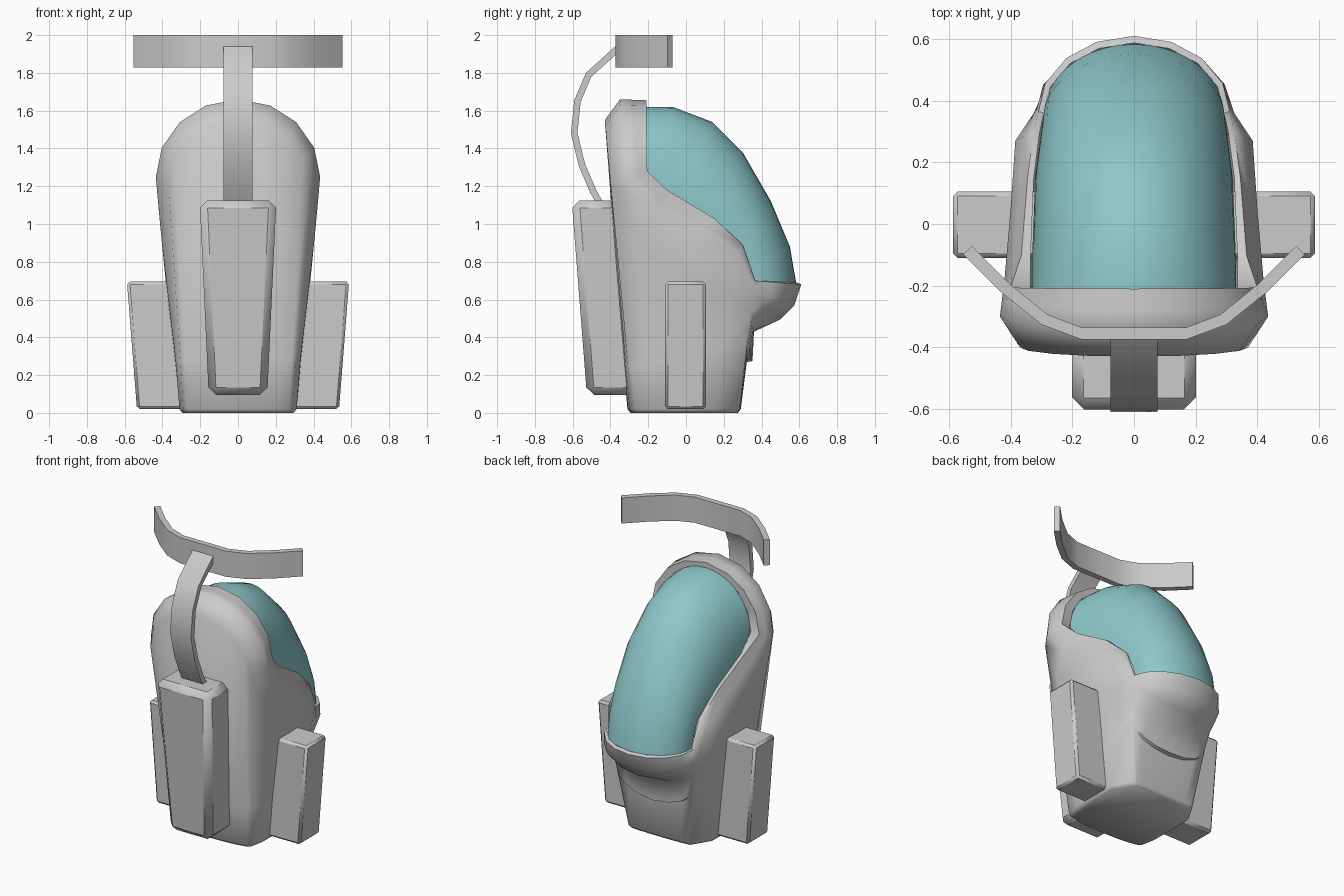
import bpy, bmesh, math
from mathutils import Vector

if "Cube" in bpy.data.objects:
    bpy.data.objects.remove(bpy.data.objects["Cube"])


def make(name, bm, angle=35, bevel=0):
    bmesh.ops.remove_doubles(bm, verts=bm.verts, dist=1e-4)
    bmesh.ops.recalc_face_normals(bm, faces=bm.faces)
    me = bpy.data.meshes.new(name)
    bm.to_mesh(me)
    bm.free()
    ob = bpy.data.objects.new(name, me)
    bpy.context.collection.objects.link(ob)
    if bevel:
        mod = ob.modifiers.new("bevel", 'BEVEL')
        mod.width, mod.segments = bevel, 1
    bpy.ops.object.select_all(action='DESELECT')
    ob.select_set(True)
    bpy.context.view_layer.objects.active = ob
    bpy.ops.object.shade_smooth_by_angle(angle=math.radians(angle))
    return ob


def arc(side, mid, deg):
    """Point on the quarter ellipse running from a side point to a centre point."""
    s, c = math.sin(math.radians(deg)), math.cos(math.radians(deg))
    return Vector((side[0] * c, side[1] + (mid[1] - side[1]) * s,
                   side[2] + (mid[2] - side[2]) * s))


def loop(top, sides, front):
    """Closed mirrored loop: arched rear end, side points, arched nose."""
    half = [arc(sides[0], top, d) for d in (90, 67, 45, 22)]
    half += [Vector(p) for p in sides]
    half += [arc(sides[-1], front, d) for d in (22, 45, 67, 90)]
    return half + [Vector((-p.x, p.y, p.z)) for p in half[-2:0:-1]]


def loft(bm, rings, closed=True):
    vs = [[bm.verts.new(p) for p in r] for r in rings]
    n = len(vs[0])
    for a, b in zip(vs, vs[1:]):
        for i in range(n if closed else n - 1):
            j = (i + 1) % n
            bm.faces.new((a[i], a[j], b[j], b[i]))
    return vs


# Body shell: rings from the foot up to the cockpit rim
foot = loop((0, -.31, .02), [(.29, -.27, .02), (.31, -.17, .02), (.31, 0, .02),
                             (.31, .15, .02), (.23, .28, .02)], (0, .29, .02))
sole = [Vector((p.x * .95, p.y * .95, 0)) for p in foot]
lip_under = loop((0, -.333, .27), [(.305, -.295, .27), (.33, -.19, .27), (.335, 0, .27),
                                   (.34, .2, .33), (.29, .325, .42)], (0, .322, .27))
lip = [p + Vector((0, .03 * max(0, 1 - abs(p.x) / .29) ** .5 if p.y > .25 else 0, .004))
       for p in lip_under]
waist = loop((0, -.43, 1.55), [(.37, -.40, 1.22), (.405, -.25, .92), (.385, .0, .72),
                               (.365, .25, .62), (.31, .345, .53)], (0, .36, .43))
hood = loop((0, -.35, 1.66), [(.435, -.3, 1.25), (.42, -.18, 1.08), (.40, .05, .94),
                              (.385, .27, .78), (.325, .36, .64)], (0, .50, .495))
rim = loop((0, -.21, 1.655), [(.40, -.205, 1.28), (.365, -.1, 1.18), (.345, .15, 1.03),
                              (.325, .30, .89), (.31, .365, .70)], (0, .61, .68))
# extra chin ring, bulged slightly so the bowl under the nose is round
chin = [(a + b) / 2 + (Vector((0, .018, -.018)) if a.y > .38 else Vector())
        for a, b in zip(hood, rim)]
rim_in = loop((0, -.21, 1.62), [(.335, -.21, 1.28), (.335, -.1, 1.17), (.325, .15, 1.03),
                                (.305, .30, .885), (.292, .36, .70)], (0, .587, .69))
bm = bmesh.new()
rings = loft(bm, [sole, foot, lip_under, lip, waist, hood, chin, rim, rim_in])
bm.faces.new(rings[0])
make("body_shell", bm, 62)

# Canopy: arches from the side rim to the centre line
sides = [(.33, -.21, 1.28), (.33, -.17, 1.22), (.33, -.1, 1.16), (.32, .15, 1.02),
         (.30, .30, .88), (.295, .34, .78), (.29, .36, .69)]
crown = [(-.21, 1.62), (-.07, 1.62), (.14, 1.54), (.3, 1.38), (.45, 1.12), (.55, .88), (.583, .69)]
arches = []
for s, (y, z) in zip(sides, crown):
    half = [arc(s, (0, y, z), d) for d in range(0, 91, 10)]
    arches.append(half + [Vector((-p.x, p.y, p.z)) for p in half[-2::-1]])
bm = bmesh.new()
loft(bm, arches, closed=False)
canopy = make("canopy", bm, 60)
mat = bpy.data.materials.new("canopy_glass")
mat.diffuse_color = (.27, .58, .60, 1)
mat.use_nodes = True
mat.node_tree.nodes["Principled BSDF"].inputs["Base Color"].default_value = mat.diffuse_color
canopy.data.materials.append(mat)


def tapered_box(name, low, high, bevel):
    """Box from a lower and an upper rectangle: (x0, x1, y0, y1, z)."""
    bm = bmesh.new()
    rects = [[(x0, y0, z), (x1, y0, z), (x1, y1, z), (x0, y1, z)]
             for x0, x1, y0, y1, z in (low, high)]
    a, b = loft(bm, rects)
    bm.faces.new(a)
    bm.faces.new(b)
    return make(name, bm, 50, bevel)


# Front pack and side boxes
tapered_box("front_pack", (-.155, .155, -.525, -.26, .095), (-.203, .203, -.605, -.35, 1.125), .04)
for s, side in ((1, "right"), (-1, "left")):
    tapered_box(side + "_side_box", (s * .22, s * .535, -.11, .105, .02),
                (s * .25, s * .588, -.11, .105, .695), .015)


def ribbon(name, path, thick, place, lo, hi):
    """Thickened 2D path, extruded from lo to hi by the place function."""
    pts = [Vector(p) for p in path]
    left, right = [], []
    for i, p in enumerate(pts):
        t = (pts[min(i + 1, len(pts) - 1)] - pts[max(i - 1, 0)]).normalized()
        n = Vector((-t.y, t.x)) * thick / 2
        left.append(p + n)
        right.append(p - n)
    bm = bmesh.new()
    rings = loft(bm, [[place(l, lo), place(r, lo), place(r, hi), place(l, hi)]
                      for l, r in zip(left, right)])
    bm.faces.new(rings[0])
    bm.faces.new(rings[-1])
    make(name, bm, 40)


# Curved stem and top band
ribbon("stem", [(-.45, 1.10), (-.49, 1.17), (-.55, 1.31), (-.592, 1.48), (-.575, 1.65),
                (-.515, 1.79), (-.36, 1.93)], .035,
       lambda p, w: (w, p.x, p.y), -.077, .077)
half = [(.17, -.355), (.29, -.31), (.42, -.205), (.54, -.085)]
ribbon("top_band", [(-x, y) for x, y in half[::-1]] + half, .038,
       lambda p, w: (p.x, p.y, w), 1.828, 2.0)
